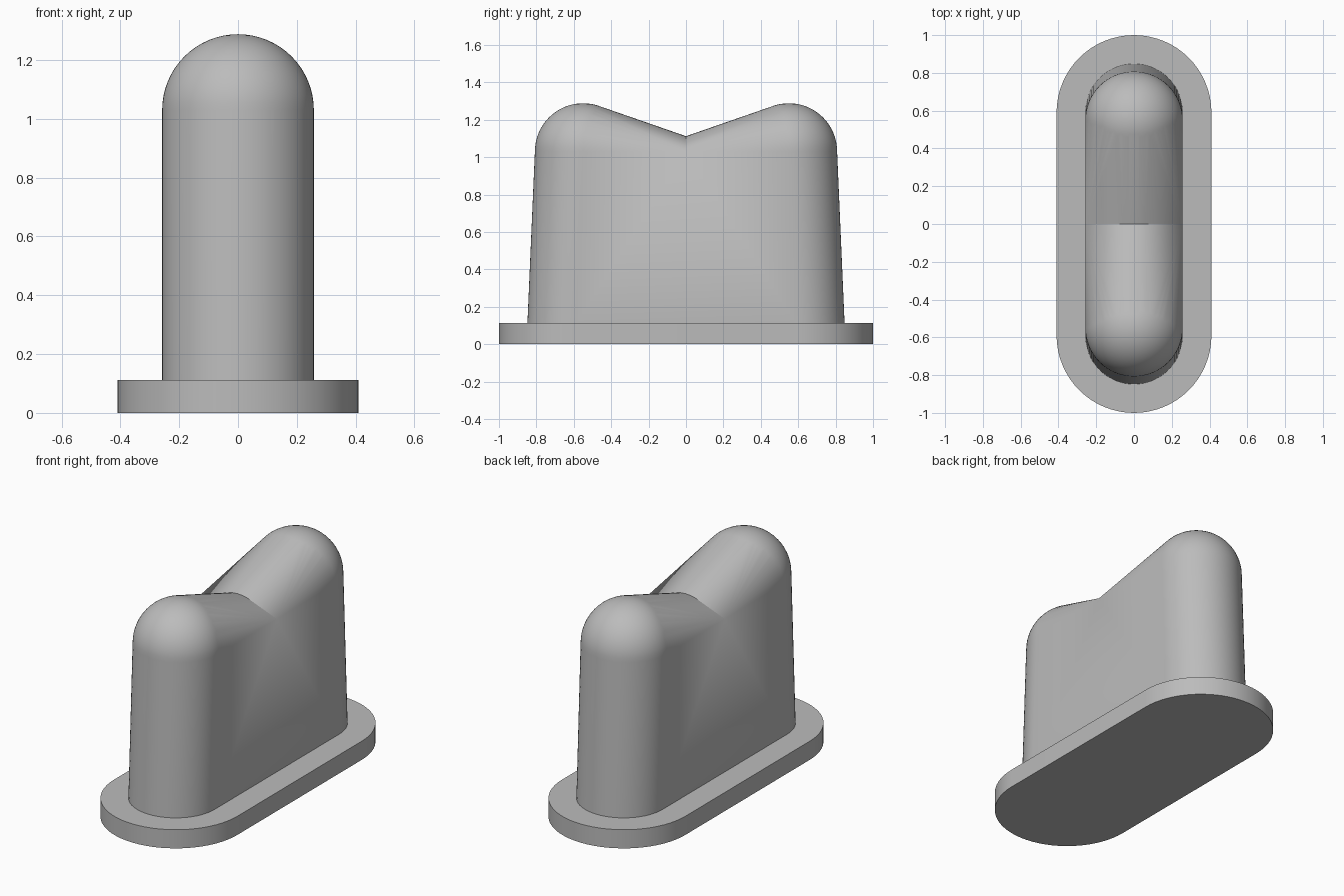
import bpy, bmesh
from math import pi, sin, cos

if "Cube" in bpy.data.objects:
    bpy.data.objects.remove(bpy.data.objects["Cube"], do_unlink=True)

gray = bpy.data.materials.new("plain gray")
gray.use_nodes = True
gray.diffuse_color = (0.5, 0.5, 0.5, 1)
gray.node_tree.nodes["Principled BSDF"].inputs["Base Color"].default_value = (0.5, 0.5, 0.5, 1)


def add_object(name, bm):
    bmesh.ops.recalc_face_normals(bm, faces=bm.faces)
    mesh = bpy.data.meshes.new(name)
    bm.to_mesh(mesh)
    bm.free()
    mesh.materials.append(gray)
    obj = bpy.data.objects.new(name, mesh)
    bpy.context.collection.objects.link(obj)
    bpy.ops.object.select_all(action="DESELECT")
    obj.select_set(True)
    bpy.context.view_layer.objects.active = obj
    bpy.ops.object.shade_smooth_by_angle(angle=pi / 6)
    return obj


def half_ring(radius, centre_y, z, steps=32):
    return [(radius * cos(pi * i / steps), centre_y + radius * sin(pi * i / steps), z)
            for i in range(steps + 1)]


# Base: a thick rounded-end plate
bm = bmesh.new()
front_end = [(-x, -y, z) for x, y, z in half_ring(0.41, 0.59, 0)]
outline = half_ring(0.41, 0.59, 0) + front_end
face = bm.faces.new([bm.verts.new(p) for p in outline])
grown = bmesh.ops.extrude_face_region(bm, geom=[face])
bmesh.ops.translate(bm, vec=(0, 0, 0.112),
                    verts=[v for v in grown["geom"] if isinstance(v, bmesh.types.BMVert)])
add_object("base_plate", bm)

# Body: half of the leaning wall with a domed end, hulled down to a low middle
R, DOME_Y, DOME_Z, FOOT_Z = 0.258, 0.55, 1.03, 0.11
bm = bmesh.new()
points = half_ring(R, 0.59, FOOT_Z) + [(s * R, 0, FOOT_Z) for s in (-1, 1)]
for i in range(16):
    a = pi / 2 * i / 16
    ring = half_ring(R * cos(a), DOME_Y, DOME_Z + R * sin(a))
    points += ring + [(x, 2 * DOME_Y - y, z) for x, y, z in ring[1:-1]]
points.append((0, DOME_Y, DOME_Z + R))
saddle = [(0.03, 1.11), (0.06, 1.104), (0.105, 1.087), (0.185, 1.057), (R, DOME_Z)]
points += [(s * x, 0, z) for x, z in saddle for s in (-1, 1)] + [(0, 0, 1.112)]
for p in points:
    bm.verts.new(p)
bmesh.ops.convex_hull(bm, input=bm.verts)
bmesh.ops.delete(bm, geom=[v for v in bm.verts if not v.link_faces], context="VERTS")

# Open the hidden middle and underside, then mirror into the other half
hidden = [f for f in bm.faces
          if all(abs(v.co.y) < 1e-4 for v in f.verts)
          or all(abs(v.co.z - FOOT_Z) < 1e-4 for v in f.verts)]
bmesh.ops.delete(bm, geom=hidden, context="FACES")
bmesh.ops.mirror(bm, geom=bm.verts[:] + bm.edges[:] + bm.faces[:], axis="Y", merge_dist=1e-4)
bmesh.ops.remove_doubles(bm, verts=bm.verts, dist=1e-4)
add_object("saddle_body", bm)
